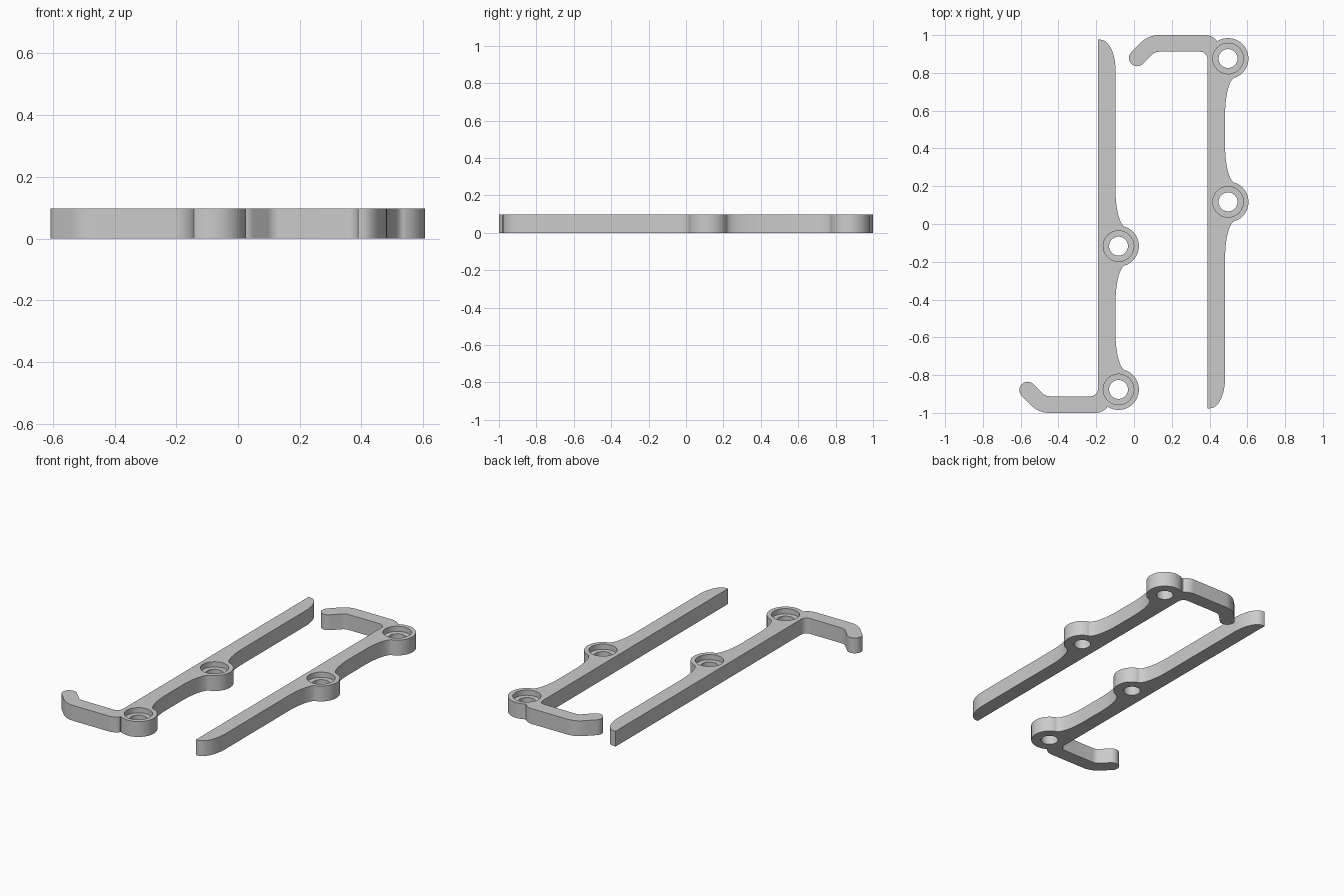
import bpy
import bmesh
from math import cos, sin, radians

if "Cube" in bpy.data.objects:
    bpy.data.objects.remove(bpy.data.objects["Cube"])

HEIGHT = 0.097
BORE_DEPTH = 0.033
BAR_IN, BAR_OUT = 0.386, 0.479
BOSS_X, BOSS_R = 0.495, 0.108
BOSS_YS = (0.117, 0.876)

grey = bpy.data.materials.new("plain grey")
grey.use_nodes = True
grey.diffuse_color = (0.6, 0.6, 0.6, 1)
grey.node_tree.nodes["Principled BSDF"].inputs["Base Color"].default_value = (0.6, 0.6, 0.6, 1)


def arc(cx, cy, rx, ry, start, end, steps=12):
    """Points on an elliptical arc, angles in degrees."""
    angles = [radians(start + (end - start) * i / steps) for i in range(steps + 1)]
    return [(cx + rx * cos(a), cy + ry * sin(a)) for a in angles]


def bracket_outline():
    # Rounded free end of the bar
    pts = [(BAR_IN, -0.976)] + arc(0.399, -0.816, 0.08, 0.16, -90, 0)
    # Bosses blended into the outer edge
    fx = BOSS_X + 0.04
    fr = fx - BAR_OUT
    for y in BOSS_YS:
        last = y == BOSS_YS[-1]
        pts += arc(fx, y - 0.3, fr, 0.2, 180, 90)
        pts += arc(BOSS_X, y, BOSS_R, BOSS_R, -66, 124 if last else 66, 32)
        if not last:
            pts += arc(fx, y + 0.3, fr, 0.2, 270, 180)
    # Hook: shoulder, outer bend, round tip, inner bend, inside corner
    pts += arc(0.373, 0.92, 0.08, 0.08, 40, 90)
    pts += arc(0.128, 0.867, 0.133, 0.133, 90, 135)
    pts += arc(0.014, 0.879, 0.044, 0.044, 137, 315, 18)
    pts += arc(0.13, 0.862, 0.05, 0.05, 135, 90, 6)
    pts += arc(0.347, 0.873, 0.039, 0.039, 90, 0)
    return pts


def prism(name, pts, z0, z1):
    """Extrude a flat outline from z0 to z1."""
    bm = bmesh.new()
    base = bm.faces.new([bm.verts.new((x, y, z0)) for x, y in pts])
    top = bmesh.ops.extrude_face_region(bm, geom=[base], use_keep_orig=True)["geom"]
    for v in top:
        if isinstance(v, bmesh.types.BMVert):
            v.co.z = z1
    bmesh.ops.recalc_face_normals(bm, faces=bm.faces)
    mesh = bpy.data.meshes.new(name)
    bm.to_mesh(mesh)
    bm.free()
    obj = bpy.data.objects.new(name, mesh)
    bpy.context.collection.objects.link(obj)
    return obj


def bracket(name, dx, flip):
    def place(pts):
        return [(x + dx, y * flip) for x, y in pts]

    body = prism(name, place(bracket_outline()), 0, HEIGHT)
    body.data.materials.append(grey)
    bpy.ops.object.select_all(action="DESELECT")
    bpy.context.view_layer.objects.active = body
    body.select_set(True)
    # Through holes and wider counterbores
    for y in BOSS_YS:
        for r, z0 in ((0.05, -0.05), (0.081, HEIGHT - BORE_DEPTH)):
            circle = arc(BOSS_X, y, r, r, 0, 360, 48)[:-1]
            cutter = prism("hole_cutter", place(circle), z0, HEIGHT + 0.05)
            cutter.hide_render = True
            mod = body.modifiers.new("hole", "BOOLEAN")
            mod.operation = "DIFFERENCE"
            mod.solver = "EXACT"
            mod.object = cutter
            bpy.ops.object.modifier_apply(modifier=mod.name)
            bpy.data.objects.remove(cutter)
    bpy.ops.object.shade_smooth_by_angle(angle=radians(30))


bracket("left_bracket", 0.003, 1)
bracket("right_bracket", -0.577, -1)
